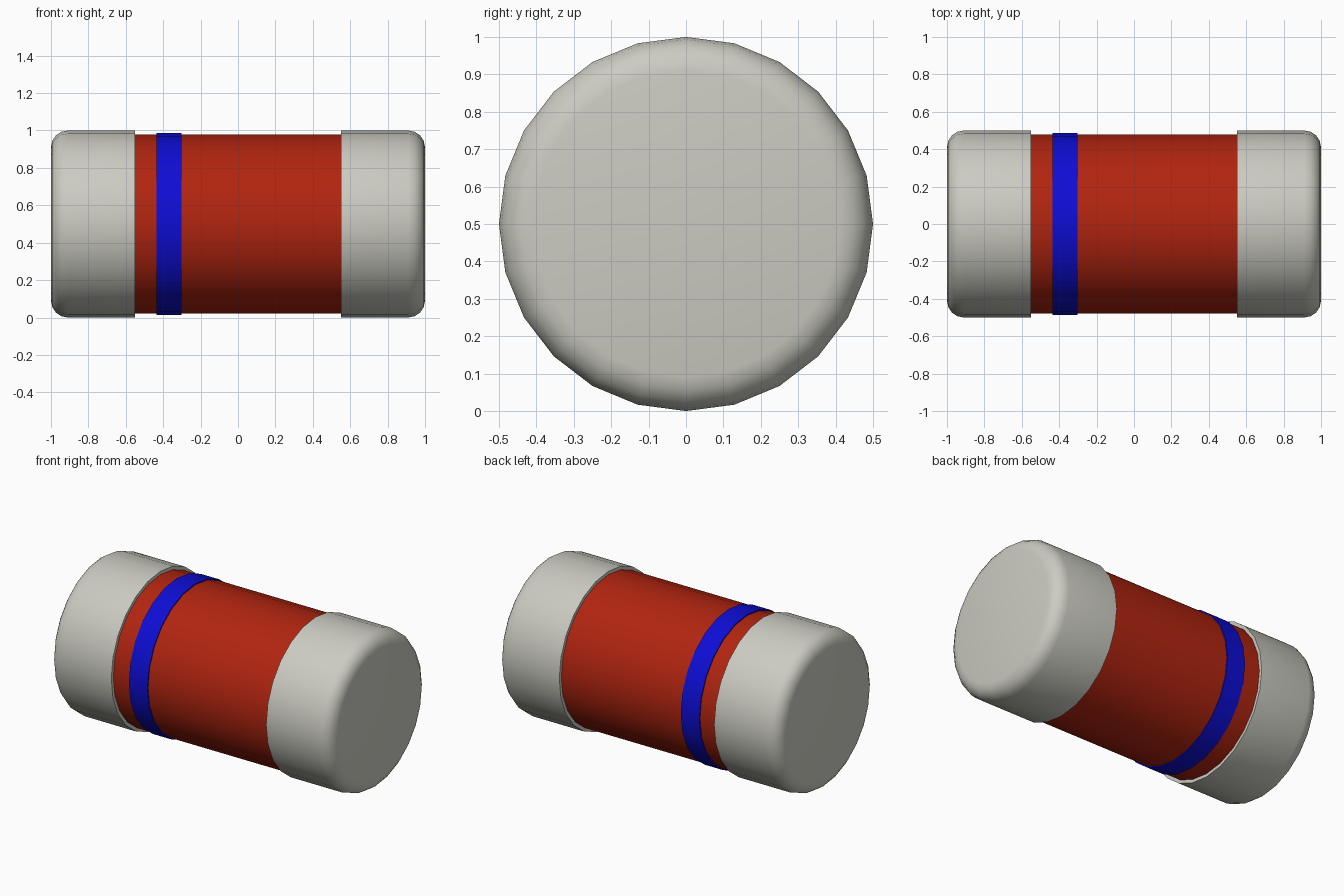
import bpy, bmesh, math

cube = bpy.data.objects.get("Cube")
if cube:
    bpy.data.objects.remove(cube, do_unlink=True)

SIDES = 24
CENTRE_Z = 0.5


def material(name, rgb):
    mat = bpy.data.materials.new(name)
    mat.use_nodes = True
    mat.diffuse_color = (*rgb, 1)
    mat.node_tree.nodes["Principled BSDF"].inputs["Base Color"].default_value = (*rgb, 1)
    return mat


def lathe_x(name, profile, mat, cap_last=False):
    """Turn an (x, radius) profile around the long axis."""
    bm = bmesh.new()
    rings = []
    for x, r in profile:
        ring = []
        for i in range(SIDES):
            a = 2 * math.pi * i / SIDES
            ring.append(bm.verts.new((x, r * math.sin(a), r * math.cos(a))))
        rings.append(ring)
    for a, b in zip(rings, rings[1:]):
        for i in range(SIDES):
            j = (i + 1) % SIDES
            bm.faces.new((a[i], a[j], b[j], b[i]))
    if cap_last:
        bm.faces.new(rings[-1])
    bmesh.ops.recalc_face_normals(bm, faces=bm.faces)
    # Open tubes must face away from the axis
    if not cap_last:
        f = next(iter(bm.faces))
        c = f.calc_center_median()
        if f.normal.y * c.y + f.normal.z * c.z < 0:
            bmesh.ops.reverse_faces(bm, faces=bm.faces)
    mesh = bpy.data.meshes.new(name)
    bm.to_mesh(mesh)
    bm.free()
    obj = bpy.data.objects.new(name, mesh)
    obj.location.z = CENTRE_Z
    mesh.materials.append(mat)
    bpy.context.collection.objects.link(obj)
    bpy.ops.object.select_all(action="DESELECT")
    obj.select_set(True)
    bpy.context.view_layer.objects.active = obj
    bpy.ops.object.shade_smooth_by_angle(angle=math.radians(30))
    return obj


metal = material("pale metal", (0.60, 0.60, 0.54))
red = material("red glass", (0.44, 0.018, 0.005))
blue = material("blue paint", (0.004, 0.004, 0.66))

# Body tube, tucked slightly under both caps
lathe_x("body", [(-0.58, 0.479), (0.58, 0.479)], red)

# Polarity band with thin stepped edges
lathe_x("band", [(-0.435, 0.475), (-0.435, 0.486), (-0.303, 0.486), (-0.303, 0.475)], blue)

# End caps: inner lip, straight wall, rounded rim, flat end
FILLET = 0.09
cap_profile = [(0.55, 0.465), (0.55, 0.5)]
for step in range(5):
    t = math.pi / 2 * step / 4
    cap_profile.append((1 - FILLET + FILLET * math.sin(t), 0.5 - FILLET + FILLET * math.cos(t)))
for name, side in (("left_cap", 1), ("right_cap", -1)):
    lathe_x(name, [(side * x, r) for x, r in cap_profile], metal, cap_last=True)
